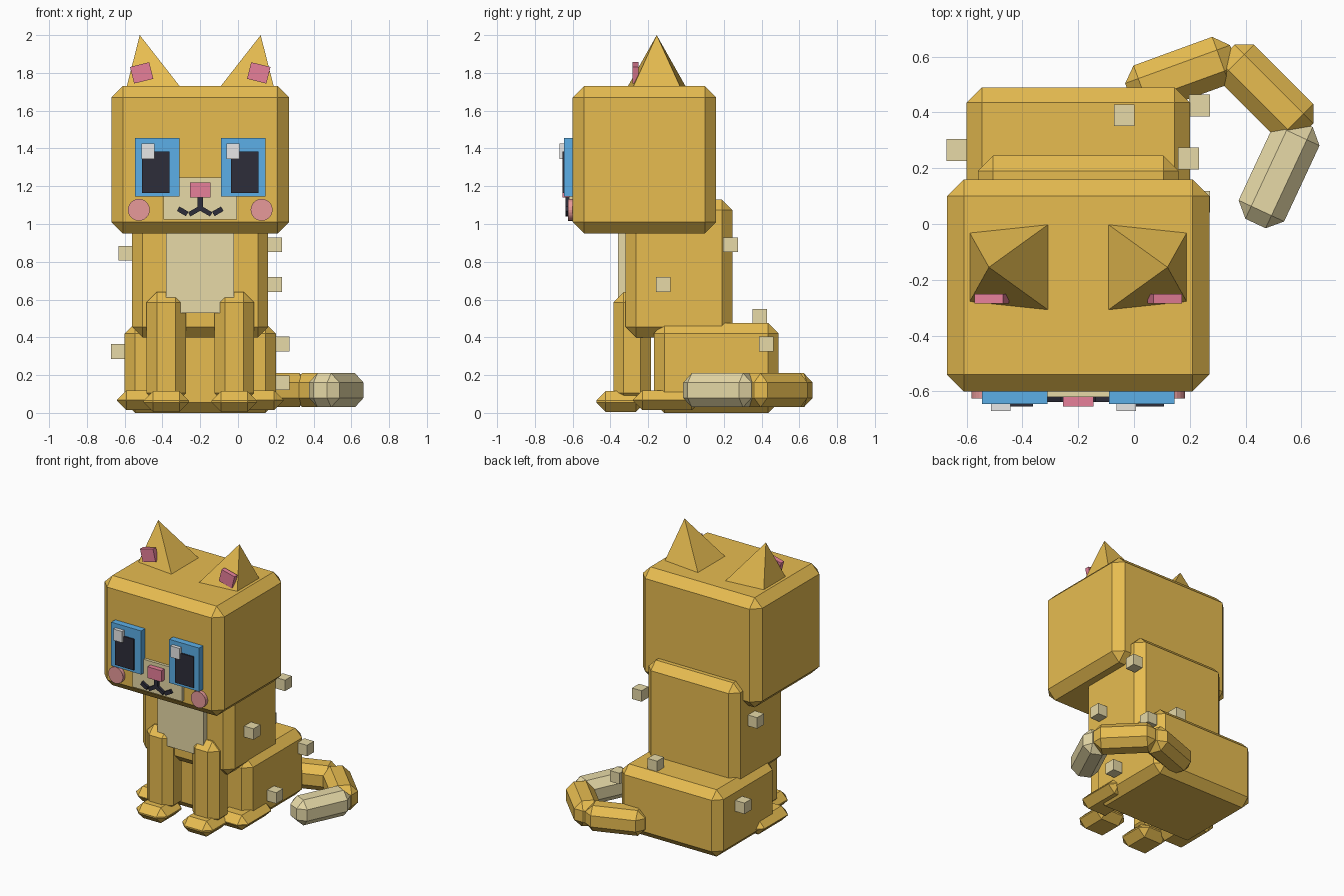
import bpy, bmesh
from math import radians
from mathutils import Matrix, Vector

cube = bpy.data.objects.get("Cube")
if cube:
    bpy.data.objects.remove(cube, do_unlink=True)

MID = -0.2  # the body's own symmetry plane; the tail sticks out past it


def material(name, hex_colour):
    channels = [int(hex_colour[i:i + 2], 16) / 255 for i in (0, 2, 4)]
    linear = [c / 12.92 if c < 0.04045 else ((c + 0.055) / 1.055) ** 2.4 for c in channels]
    mat = bpy.data.materials.new(name)
    mat.diffuse_color = (*linear, 1)
    mat.use_nodes = True
    mat.node_tree.nodes["Principled BSDF"].inputs["Base Color"].default_value = (*linear, 1)
    return mat


gold = material("golden fur", "EEC253")
cream = material("cream fur", "F0E2AE")
blue = material("blue iris", "61B8F3")
dark = material("dark ink", "2D2D3A")
white = material("white glint", "F4F4F4")
pink = material("pink skin", "EC839D")
blush = material("cheek blush", "F0A0A0")


def finish(name, bm, mat):
    bmesh.ops.recalc_face_normals(bm, faces=bm.faces)
    mesh = bpy.data.meshes.new(name)
    bm.to_mesh(mesh)
    bm.free()
    mesh.materials.append(mat)
    obj = bpy.data.objects.new(name, mesh)
    bpy.context.collection.objects.link(obj)
    return obj


def box(name, mat, centre, size, bevel=0, turn=0, axis='Z'):
    """Box with optional chamfered edges, turned about one axis."""
    bm = bmesh.new()
    bmesh.ops.create_cube(bm, size=1)
    bmesh.ops.scale(bm, vec=size, verts=bm.verts)
    if bevel:
        bmesh.ops.bevel(bm, geom=bm.edges[:], offset=bevel, segments=1,
                        affect='EDGES', profile=0.5)
    place = Matrix.Translation(centre) @ Matrix.Rotation(radians(turn), 4, axis)
    bmesh.ops.transform(bm, matrix=place, verts=bm.verts)
    return finish(name, bm, mat)


def span(name, mat, low, high, bevel=0):
    """Box given by its lowest and highest corners."""
    low, high = Vector(low), Vector(high)
    return box(name, mat, (low + high) / 2, high - low, bevel)


# Main masses
span("head", gold, (-0.67, -0.60, 0.95), (0.27, 0.16, 1.73), 0.06)
span("torso", gold, (-0.56, -0.32, 0.40), (0.16, 0.245, 1.13), 0.055)
span("haunches", gold, (-0.60, -0.17, 0.0), (0.20, 0.49, 0.475), 0.055)
span("chest_patch", cream, (-0.38, -0.36, 0.53), (-0.02, -0.30, 0.99))

# Tail segments
for name, mat, x, y, turn in (("tail_base", gold, 0.17, 0.535, 20),
                              ("tail_middle", gold, 0.473, 0.473, -45),
                              ("tail_tip", cream, 0.52, 0.183, -115)):
    box(name, mat, (x, y, 0.12), (0.40, 0.18, 0.18), 0.05, turn)

# Face centre
span("muzzle", cream, (-0.395, -0.62, 1.025), (-0.005, -0.59, 1.245))
span("nose", pink, (-0.255, -0.655, 1.14), (-0.145, -0.60, 1.22))
span("mouth_stem", dark, (-0.215, -0.638, 1.075), (-0.185, -0.60, 1.15))

# Paired parts, mirrored about the symmetry plane
for label, s in (("right", -1), ("left", 1)):
    def at(offset, y, z):
        return (MID + s * offset, y, z)

    # Legs and feet
    box(label + "_front_leg", gold, at(0.18, -0.285, 0.345), (0.21, 0.20, 0.59), 0.055)
    box(label + "_front_paw", gold, at(0.18, -0.345, 0.06), (0.24, 0.26, 0.11), 0.05)
    box(label + "_hind_foot", gold, at(0.32, -0.10, 0.067), (0.24, 0.36, 0.105), 0.05)

    # Ear: a leaning pyramid with a pink pad
    bm = bmesh.new()
    base = [bm.verts.new(at(o, -0.155 + d, 1.725))
            for o, d in ((0.105, 0.155), (0.105, -0.155), (0.39, -0.125), (0.39, 0.125))]
    tip = bm.verts.new(at(0.32, -0.155, 2.0))
    bm.faces.new(base)
    for i in range(4):
        bm.faces.new((base[i], base[(i + 1) % 4], tip))
    finish(label + "_ear", bm, gold)
    box(label + "_inner_ear", pink, at(0.31, -0.268, 1.80), (0.105, 0.033, 0.09),
        0, s * 14, 'Y')

    # Eye: both glints sit on the same side
    box(label + "_iris", blue, at(0.228, -0.62, 1.30), (0.235, 0.05, 0.31))
    box(label + "_pupil", dark, at(0.235, -0.635, 1.275), (0.145, 0.04, 0.22))
    eye_x = MID + s * 0.225
    box(label + "_glint", white, (eye_x - 0.052, -0.655, 1.385), (0.07, 0.03, 0.08))

    # Mouth strokes
    box(label + "_mouth_inner", dark, at(0.03, -0.62, 1.067), (0.065, 0.036, 0.025),
        0, s * 30, 'Y')
    box(label + "_mouth_outer", dark, at(0.093, -0.62, 1.067), (0.055, 0.036, 0.027),
        0, s * -30, 'Y')

    # Cheek disc
    bm = bmesh.new()
    bmesh.ops.create_cone(bm, cap_ends=True, segments=24, radius1=0.058, radius2=0.058,
                          depth=0.035,
                          matrix=Matrix.Translation(at(0.325, -0.608, 1.075))
                          @ Matrix.Rotation(radians(90), 4, 'X'))
    finish(label + "_cheek", bm, blush)

# Loose fur tufts
tufts = ((0.195, 0.235, 0.89), (0.195, -0.12, 0.68), (-0.035, 0.39, 0.51),
         (0.235, 0.425, 0.365), (-0.635, 0.265, 0.325), (0.235, 0.08, 0.16),
         (-0.595, 0.065, 0.845))
for i, spot in enumerate(tufts):
    box(f"fur_tuft_{i + 1}", cream, spot, (0.075, 0.078, 0.078))
